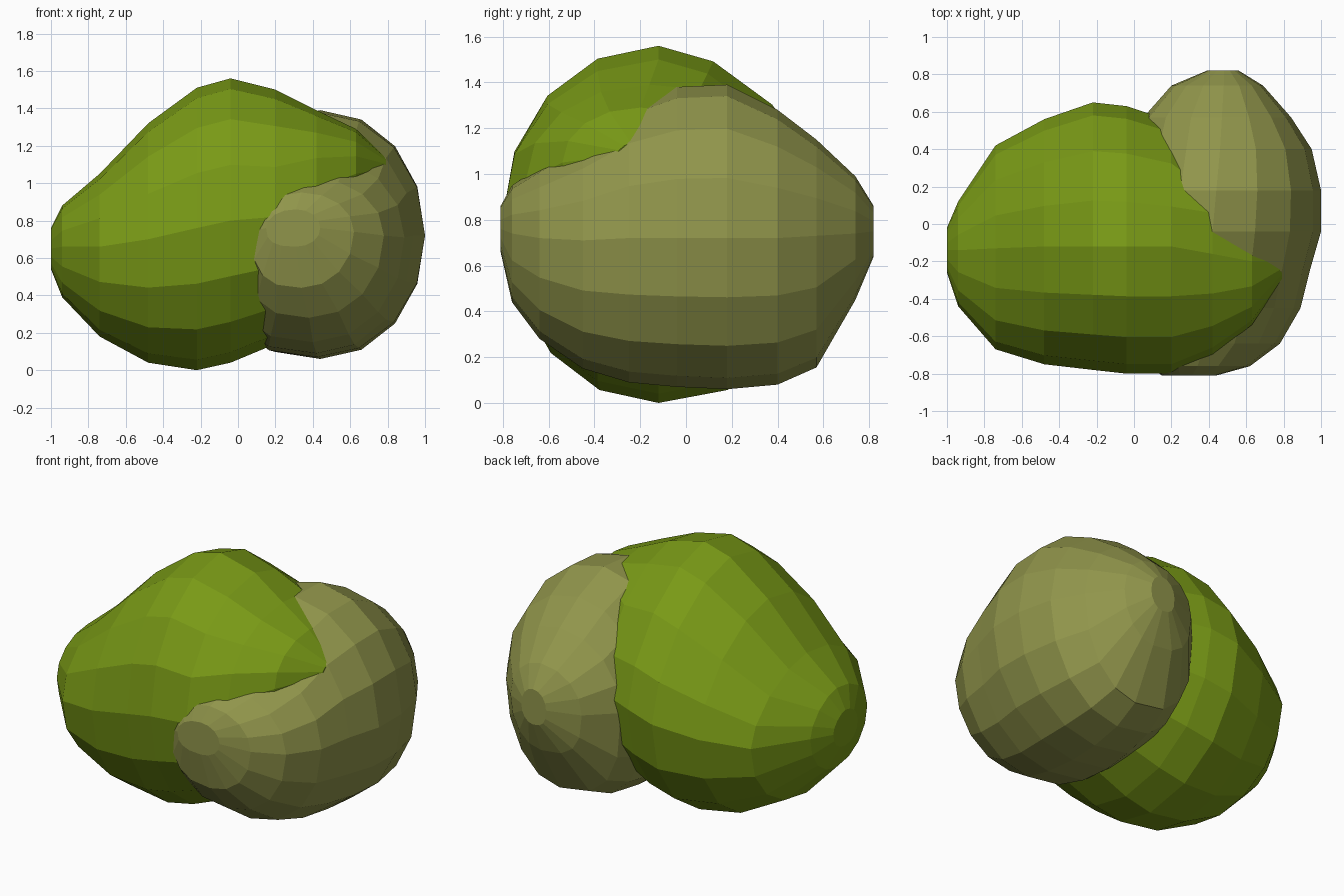
import bpy, bmesh, math

if "Cube" in bpy.data.objects:
    bpy.data.objects.remove(bpy.data.objects["Cube"])

SIDES = 16


def lobe(name, stations, place, color, roundness):
    """Loft faceted rings; each ring has separate radii either side of its centre.
    Station: position, u low/centre/high, z low/centre/high.
    roundness(p, right, upper) gives the superellipse exponent of each quadrant."""
    bm = bmesh.new()
    rings = []
    for p, u0, uc, u1, z0, zc, z1 in stations:
        ring = []
        for i in range(SIDES):
            a = 2 * math.pi * i / SIDES
            c, s = round(math.cos(a), 6), round(math.sin(a), 6)
            e = 2 / roundness(p, c > 0, s > 0)
            c = math.copysign(abs(c) ** e, c)
            s = math.copysign(abs(s) ** e, s)
            u = uc + c * ((u1 - uc) if c > 0 else (uc - u0))
            z = zc + s * ((z1 - zc) if s > 0 else (zc - z0))
            ring.append(bm.verts.new(place(p, u, z)))
        rings.append(ring)
    for a, b in zip(rings, rings[1:]):
        for i in range(SIDES):
            j = (i + 1) % SIDES
            bm.faces.new((a[i], a[j], b[j], b[i]))
    bm.faces.new(rings[0])
    bm.faces.new(rings[-1])
    bmesh.ops.recalc_face_normals(bm, faces=bm.faces[:])
    me = bpy.data.meshes.new(name)
    bm.to_mesh(me)
    bm.free()
    ob = bpy.data.objects.new(name, me)
    bpy.context.collection.objects.link(ob)
    mat = bpy.data.materials.new(name + "_color")
    mat.diffuse_color = color
    mat.use_nodes = True
    mat.node_tree.nodes["Principled BSDF"].inputs["Base Color"].default_value = mat.diffuse_color
    me.materials.append(mat)
    return ob


# Bright green clump, lofted along x, with its tip reaching over the other clump
green = [
    (-1.00, -.26, -.14, -.02, .54, .65, .76),
    (-.94, -.44, -.14, .12, .39, .66, .88),
    (-.74, -.67, -.13, .42, .18, .66, 1.05),
    (-.48, -.75, -.12, .56, .04, .70, 1.32),
    (-.22, -.78, -.12, .65, .00, .76, 1.51),
    (-.04, -.80, -.12, .63, .04, .80, 1.56),
    (.20, -.80, -.12, .55, .14, .82, 1.50),
    (.42, -.70, -.16, .24, .48, .97, 1.39),
    (.63, -.54, -.20, .08, .82, 1.05, 1.29),
    (.79, -.30, -.20, -.08, 1.02, 1.08, 1.14),
]
lobe("bright_foliage_clump", green, lambda p, u, z: (p, u, z), (.19, .32, .008, 1),
     lambda p, right, upper: (3.2 if p > .3 else 1.68) if right and upper else 2.05)

# Olive clump, lofted along y, fuller at its lower left where it sits against the green
olive = [
    (-.81, .15, .31, .44, .66, .76, .86),
    (-.76, .07, .34, .62, .44, .74, .95),
    (-.64, .02, .38, .78, .28, .72, 1.03),
    (-.45, -.06, .40, .89, .15, .71, 1.15),
    (-.25, -.10, .42, .94, .09, .72, 1.30),
    (-.04, -.10, .42, 1.0, .07, .72, 1.38),
    (.18, -.05, .44, 1.0, .06, .72, 1.39),
    (.40, .00, .46, .95, .08, .72, 1.28),
    (.57, .05, .47, .84, .155, .73, 1.15),
    (.74, .20, .48, .69, .45, .74, .99),
    (.82, .39, .48, .56, .64, .75, .86),
]
lobe("olive_foliage_clump", olive, lambda p, u, z: (u, p, z), (.28, .30, .07, 1),
     lambda p, right, upper: 2.05 if right or upper else 2.7)
